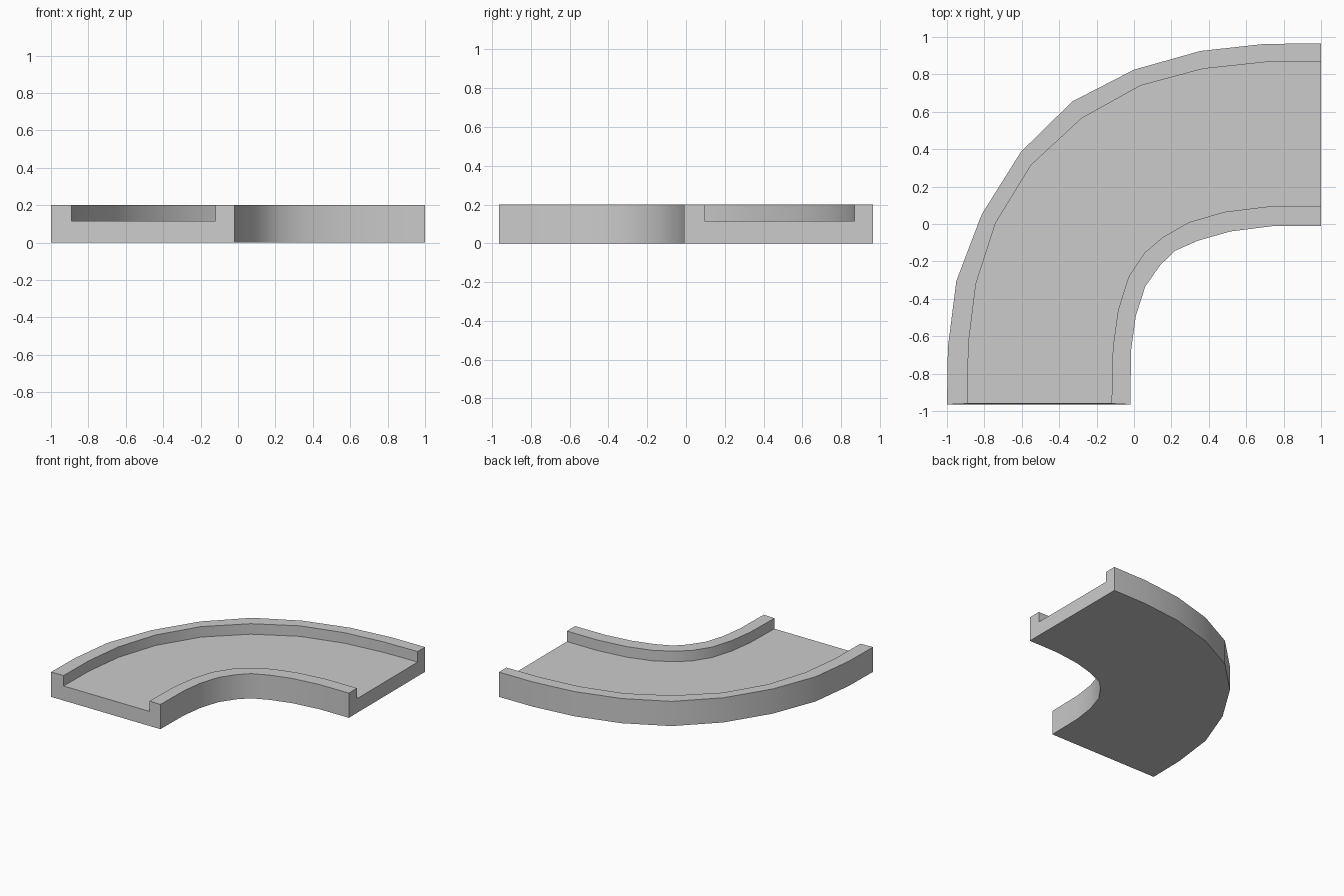
import bpy, bmesh

if "Cube" in bpy.data.objects:
    bpy.data.objects.remove(bpy.data.objects["Cube"])

TOP, FLOOR = 0.20, 0.115

# Plan curves of the bend, from the front end round to the right end
outer = [(-1, -.965), (-.995, -.66), (-.95, -.305), (-.815, .05), (-.605, .385),
         (-.33, .655), (0, .825), (.355, .925), (.70, .963), (1, .965)]
outer_lip = [(-.89, -.96), (-.885, -.64), (-.845, -.32), (-.74, .005), (-.55, .315),
             (-.28, .565), (.035, .74), (.37, .83), (.70, .865), (1, .87)]
inner_lip = [(-.12, -.96), (-.113, -.66), (-.085, -.46), (-.03, -.285), (.055, -.155),
             (.155, -.07), (.295, .01), (.485, .065), (.73, .095), (1, .095)]
inner = [(-.02, -.965), (-.015, -.67), (.01, -.49), (.06, -.335), (.14, -.22),
         (.22, -.143), (.345, -.088), (.515, -.04), (.735, -.012), (1, -.01)]

# Channel cross-section: each rail is a plan curve at a height
rails = [(outer, 0), (outer, TOP), (outer_lip, TOP), (outer_lip, FLOOR),
         (inner_lip, FLOOR), (inner_lip, TOP), (inner, TOP), (inner, 0)]

bm = bmesh.new()
rows = [[bm.verts.new((*p, z)) for p in curve] for curve, z in rails]

# Skin between neighbouring rails, then close both ends
for a, b in zip(rows, rows[1:] + rows[:1]):
    for i in range(len(a) - 1):
        bm.faces.new((a[i], a[i + 1], b[i + 1], b[i]))
for end in (0, -1):
    bm.faces.new([r[end] for r in rows])
bmesh.ops.recalc_face_normals(bm, faces=bm.faces)

mesh = bpy.data.meshes.new("curved_channel")
bm.to_mesh(mesh)
bm.free()
obj = bpy.data.objects.new("curved_channel", mesh)
bpy.context.collection.objects.link(obj)

# Smooth walls with crisp rims
bpy.context.view_layer.objects.active = obj
obj.select_set(True)
bpy.ops.object.shade_smooth_by_angle(angle=0.6)
